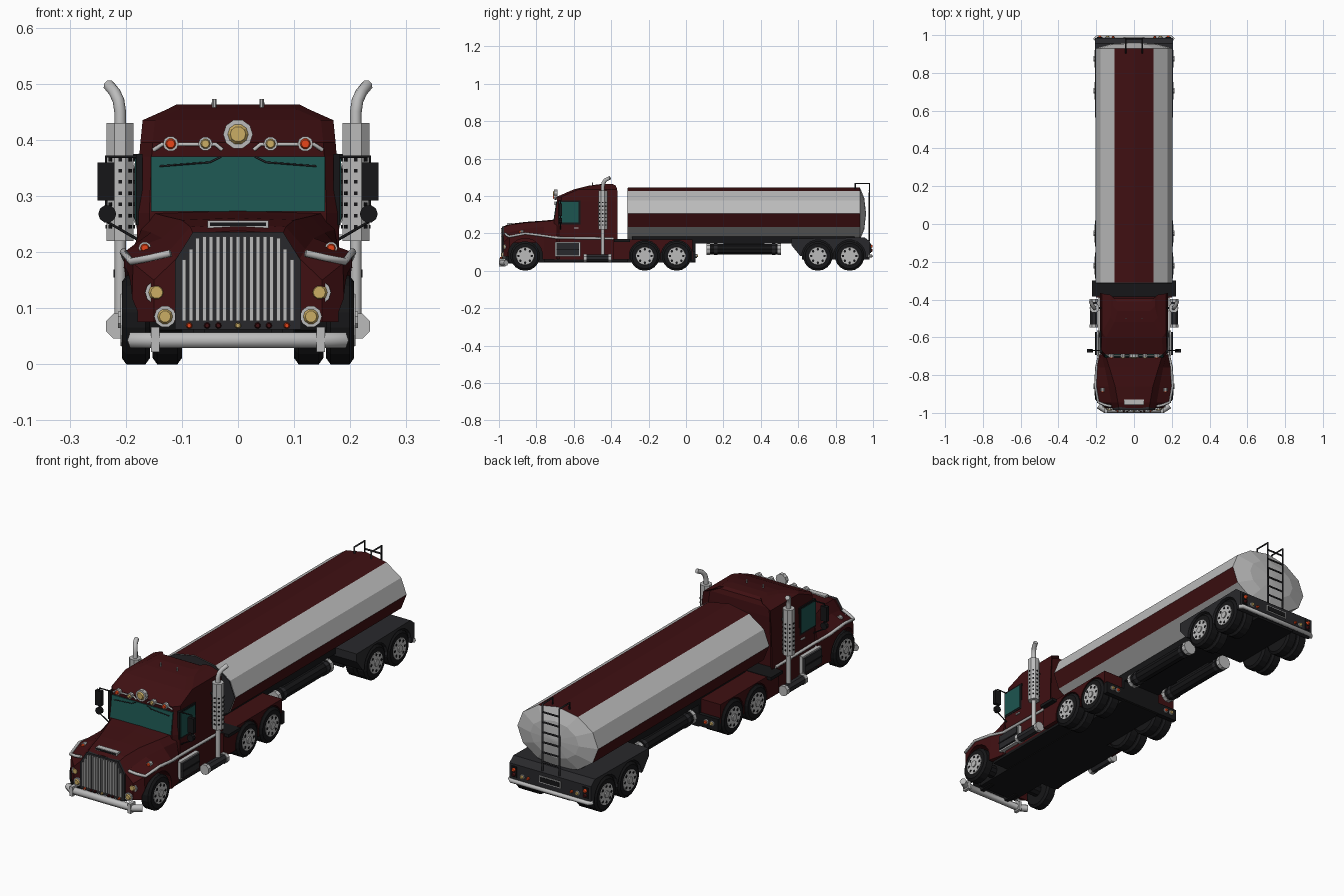
import bpy, bmesh
from math import sin, cos, pi, radians
from mathutils import Vector, Matrix

if "Cube" in bpy.data.objects:
    bpy.data.objects.remove(bpy.data.objects["Cube"])


def mat(name, r, g, b):
    m = bpy.data.materials.new(name)
    m.diffuse_color = (r, g, b, 1)
    m.use_nodes = True
    m.node_tree.nodes["Principled BSDF"].inputs["Base Color"].default_value = m.diffuse_color
    return m


RED = mat("dark_red", .05, .005, .006)
CHROME = mat("light_grey", .5, .5, .5)
BLACK = mat("black", .008, .008, .009)
DARK = mat("dark_grey", .022, .022, .025)
GLASS = mat("teal_glass", .012, .09, .08)
CREAM = mat("cream_lamp", .6, .42, .13)
ORANGE = mat("orange_lamp", .8, .06, .01)


def finish(bm, name, m):
    bmesh.ops.recalc_face_normals(bm, faces=bm.faces)
    me = bpy.data.meshes.new(name)
    bm.to_mesh(me)
    bm.free()
    me.materials.append(m)
    ob = bpy.data.objects.new(name, me)
    bpy.context.collection.objects.link(ob)
    return ob


def loft(name, rings, m):
    bm = bmesh.new()
    vs = [[bm.verts.new(p) for p in r] for r in rings]
    n = len(rings[0])
    for a, b in zip(vs, vs[1:]):
        for k in range(n):
            bm.faces.new((a[k], a[(k + 1) % n], b[(k + 1) % n], b[k]))
    bm.faces.new(vs[0])
    bm.faces.new(vs[-1])
    return finish(bm, name, m)


def box(name, x, y, z, m):
    ring = lambda h: [(x[0], y[0], h), (x[1], y[0], h), (x[1], y[1], h), (x[0], y[1], h)]
    return loft(name, [ring(z[0]), ring(z[1])], m)


def cyl(name, p0, p1, r, m, n=10, r2=None):
    p0, p1 = Vector(p0), Vector(p1)
    d = p1 - p0
    bm = bmesh.new()
    M = Matrix.Translation((p0 + p1) / 2) @ d.to_track_quat('Z', 'Y').to_matrix().to_4x4() @ Matrix.Rotation(pi / n, 4, 'Z')
    bmesh.ops.create_cone(bm, cap_ends=True, segments=n, radius1=r, radius2=r if r2 is None else r2, depth=d.length, matrix=M)
    return finish(bm, name, m)


def tube(name, pts, r, m, res=1):
    cu = bpy.data.curves.new(name, 'CURVE')
    cu.dimensions = '3D'
    cu.bevel_depth, cu.bevel_resolution, cu.use_fill_caps = r, res, True
    sp = cu.splines.new('POLY')
    sp.points.add(len(pts) - 1)
    for p, q in zip(sp.points, pts):
        p.co = (*q, 1)
    cu.materials.append(m)
    ob = bpy.data.objects.new(name, cu)
    bpy.context.collection.objects.link(ob)
    return ob


def lamp(name, x, y, z, r, m, d=-1, rim=True):
    if rim:
        cyl(name + "_rim", (x, y - d * .012, z), (x, y + d * .006, z), r * 1.15, CHROME)
    cyl(name, (x, y, z), (x, y + d * .012, z), r, m, r2=r * .6)


def arches(ob, ys, r):
    for y in ys:
        for s in (-1, 1):
            c = cyl("cutter", (s * .09, y, .079), (s * .3, y, .079), r, BLACK, 20)
            c.hide_render = True
            md = ob.modifiers.new("arch", 'BOOLEAN')
            md.operation, md.object, md.solver = 'DIFFERENCE', c, 'EXACT'
            bpy.context.view_layer.objects.active = ob
            bpy.ops.object.modifier_apply(modifier=md.name)
            bpy.data.objects.remove(c)


def tyre(name, s, x0, x1, y):
    ring = lambda x, r: [(s * x, y + r * cos(-pi / 2 + k * pi / 9), .079 + r * sin(-pi / 2 + k * pi / 9)) for k in range(18)]
    loft(name, [ring(x0, .068), ring(x0 + .008, .079), ring(x1 - .008, .079), ring(x1, .068)], BLACK)


# wheels: single front pair, dual rear and trailer pairs
for s in (-1, 1):
    for y in (-.86, -.22, -.05, .705, .875):
        tyre("tyre", s, .157, .207, y)
        if y > -.8:
            tyre("inner_tyre", s, .1, .152, y)
        cyl("rim", (s * .2, y, .079), (s * .209, y, .079), .052, CHROME, 16, .047)
        cyl("hub", (s * .2, y, .079), (s * .214, y, .079), .016, CHROME, 8)
        for k in range(8):
            a = k * pi / 4
            p = (y + .036 * cos(a), .079 + .036 * sin(a))
            cyl("rim_hole", (s * .2, *p), (s * .2098, *p), .007, BLACK, 6)
    cyl("front_axle_stub", (s * .05, -.86, .079), (s * .16, -.86, .079), .03, BLACK)

# hood and fenders, lofted front to back
secs = [(-.975, .238, (.08, .233), (.11, .188), (.15, .15), (.15, .075)),
        (-.945, .25, (.085, .245), (.12, .205), (.187, .18), (.19, .075)),
        (-.86, .261, (.1, .257), (.135, .225), (.203, .2), (.206, .07)),
        (-.76, .268, (.13, .264), (.155, .235), (.198, .185), (.2, .06)),
        (-.69, .275, (.152, .27), (.172, .24), (.183, .18), (.185, .06))]
rings = []
for y, top, *pts in secs:
    ring = [(0, y, top)] + [(x, y, z) for x, z in pts] + [(0, y, pts[-1][1])]
    rings.append(ring + [(-x, y, z) for x, y, z in ring[-2:0:-1]])
arches(loft("hood", rings, RED), [-.86], .094)

# cab with sloping roof
rings = []
for z, yf, yb, w in ((.06, -.70, -.385, .18), (.27, -.705, -.385, .18), (.37, -.69, -.385, .176), (.395, -.692, -.385, .174),
                     (.435, -.60, -.388, .17), (.455, -.52, -.395, .125), (.463, -.46, -.41, .11)):
    half = [(w - .022, yf), (w, yf + .025), (w, yb + .02), (w - .02, yb)]
    rings.append([(x, y, z) for x, y in half] + [(-x, y, z) for x, y in half[::-1]])
loft("cab", rings, RED)
shield = [(-.155, -.708, .272), (.155, -.708, .272), (.155, -.694, .37), (-.155, -.694, .37)]
loft("windshield", [shield, [(x, y + .012, z) for x, y, z in shield]], GLASS)
for s in (-1, 1):
    box("window_frame", (s * .17, s * .1815), (-.683, -.565), (.248, .375), BLACK)
    box("side_window", (s * .17, s * .1835), (-.677, -.575), (.257, .367), GLASS)
    box("door_handle", (s * .175, s * .186), (-.6, -.575), (.225, .231), CHROME)
    tube("wiper", [(s * .03, -.70, .37), (s * .05, -.70, .36), (s * .14, -.70, .353)], .0018, DARK)
    tube("side_stripe", [(s * .12, -.966, .198), (s * .155, -.958, .19), (s * .19, -.943, .183), (s * .204, -.86, .2),
                         (s * .199, -.76, .187), (s * .183, -.69, .176), (s * .181, -.388, .172)], .007, CHROME)
    # roof lamps on a bar
    tube("lamp_bar", [(s * .028, -.697, .382), (s * .04, -.697, .392), (s * .135, -.697, .392), (s * .15, -.69, .382)], .004, CHROME)
    lamp("roof_lamp", s * .058, -.70, .393, .011, CREAM)
    lamp("roof_marker", s * .12, -.70, .393, .012, ORANGE)
    cyl("roof_aerial", (s * .042, -.5, .45), (s * .042, -.5, .473), .004, CHROME, 6)
    # nose lamps
    lamp("upper_headlamp", s * .145, -.965, .128, .018, CREAM)
    lamp("lower_headlamp", s * .13, -.975, .085, .017, CREAM)
    lamp("turn_signal", s * .166, -.88, .207, .01, ORANGE)
    # mirrors
    box("mirror", (s * .22, s * .25), (-.68, -.662), (.292, .36), BLACK)
    cyl("round_mirror", (s * .233, -.68, .268), (s * .233, -.664, .268), .016, BLACK)
    tube("mirror_arm", [(s * .175, -.67, .37), (s * .235, -.67, .37), (s * .235, -.67, .255), (s * .175, -.67, .22)], .003, BLACK)
    # exhaust stack with perforated shield
    X, Y = s * .21, -.445
    tube("exhaust_pipe", [(X, Y, .08), (X, Y, .45), (X + s * .003, Y + .004, .47), (X + s * .01, Y + .014, .485),
                          (X + s * .02, Y + .038, .497)], .0105, CHROME, 2)
    cyl("muffler", (X, Y, .22), (X, Y, .43), .026, CHROME, 8)
    for i in range(7):
        for k in range(8):
            a, z = k * pi / 4, .245 + i * .02
            cyl("shield_hole", (X, Y, z), (X + .0265 * cos(a), Y + .0265 * sin(a), z), .0045, BLACK, 4)
    tube("stack_bracket", [(s * .17, Y, .37), (X, Y, .37)], .006, BLACK)
    # side steps and fuel tank
    box("step_box_frame", (s * .16, s * .197), (-.70, -.565), (.075, .155), CHROME)
    box("step_box", (s * .16, s * .205), (-.693, -.572), (.082, .148), DARK)
    box("step_tread", (s * .16, s * .207), (-.693, -.572), (.11, .117), BLACK)
    cyl("fuel_tank", (s * .213, -.545, .068), (s * .213, -.40, .068), .021, DARK, 8)
    for y in (-.545, -.41):
        cyl("fuel_tank_band", (s * .213, y - .004, .068), (s * .213, y + .012, .068), .024, CHROME, 8)
lamp("centre_roof_lamp", 0, -.70, .41, .023, CREAM)
box("hood_vent_frame", (-.054, .054), (-.955, -.93), (.243, .256), CHROME)
box("hood_vent", (-.05, .05), (-.957, -.94), (.246, .253), BLACK)

# grille
arch = [(.112, .062), (.112, .185), (.08, .236)]
arch = arch + [(-x, z) for x, z in arch[::-1]]
loft("grille_frame", [[(x, y, z) for x, z in arch] for y in (-.984, -.965)], DARK)
for k in range(-8, 9):
    x = k * .012
    box("grille_bar", (x - .0035, x + .0035), (-.99, -.975), (.077, .228 - max(0, abs(x) - .07) * 1.6), CHROME)
for x in (-.087, -.055, -.035, 0, .035, .055, .087):
    lamp("grille_lamp", x, -.982, .069, .006, CREAM if x == 0 else ORANGE if abs(x) > .08 else RED, rim=False)

# front bumper
tube("front_bumper", [(-.188, -.962, .043), (-.155, -.984, .043), (.155, -.984, .043), (.188, -.962, .043)], .016, CHROME)
for s in (-1, 1):
    box("bumper_guard", (s * .14, s * .155), (-1, -.965), (.022, .066), CHROME)
    box("bumper_mount", (s * .06, s * .08), (-.975, -.9), (.04, .08), BLACK)

# tractor chassis and rear fenders
box("chassis", (-.1, .1), (-.95, .05), (.045, .15), BLACK)
box("floor_plate", (-.18, .18), (-.76, -.31), (.048, .062), BLACK)
arches(box("rear_fenders", (-.2, .2), (-.39, .035), (.06, .167), RED), [-.22, -.05], .084)
box("rear_deck", (-.222, .222), (-.385, -.3), (.155, .169), BLACK)
box("tractor_tail", (-.2, .2), (.03, .052), (.05, .105), BLACK)
for s in (-1, 1):
    lamp("tractor_tail_lamp", s * .17, .052, .08, .01, CREAM, 1)
    lamp("tractor_stop_lamp", s * .14, .052, .08, .01, ORANGE, 1)

# tank: 12-sided ellipse with red stripes and domed end
ell = lambda y, f: [(f * .205 * cos(k * pi / 6), y, .305 + f * .14 * sin(k * pi / 6)) for k in range(12)]
tank = loft("tank", [ell(-.31, 1), ell(.93, 1), ell(.953, .6), ell(.962, .04)], CHROME)
tank.data.materials.append(RED)
for k in (2, 3, 6, 11):
    tank.data.polygons[k].material_index = 1
loft("tank_front_cap", [ell(-.314, .99), ell(-.309, .99)], DARK)
box("trailer_frame", (-.1, .1), (-.29, .9), (.145, .185), BLACK)
for s in (-1, 1):
    cyl("under_tank", (s * .1, .115, .115), (s * .1, .505, .115), .03, BLACK, 10)
    for y in (.11, .15, .46, .49):
        cyl("under_tank_band", (s * .1, y, .115), (s * .1, y + .018, .115), .033, CHROME if y in (.11, .49) else DARK, 10)
    box("under_tank_bracket", (s * .08, s * .1), (.2, .42), (.11, .16), BLACK)

# trailer bogie housing
side = [(.565, .172), (.565, .135), (.61, .08), (.985, .07), (.985, .155), (.955, .178)]
arches(loft("bogie_housing", [[(x, y, z) for y, z in side] for x in (-.207, .207)], DARK), [.705, .875], .086)
box("bogie_underside", (-.1, .1), (.62, .98), (.06, .15), BLACK)
tube("rear_bumper", [(-.21, .975, .078), (-.195, .99, .078), (.195, .99, .078), (.21, .975, .078)], .0095, CHROME)
box("plate_frame", (-.055, .055), (.98, .989), (.108, .138), CHROME)
box("plate", (-.05, .05), (.98, .991), (.112, .134), BLACK)
for s in (-1, 1):
    box("tail_lamp_housing", (s * .168, s * .195), (.98, .989), (.096, .146), BLACK)
    lamp("tail_lamp", s * .181, .986, .131, .01, ORANGE, 1, False)
    lamp("stop_lamp", s * .181, .986, .109, .01, RED, 1, False)
    lamp("reverse_lamp", s * .14, .984, .108, .01, CREAM, 1)
    lamp("rear_marker", s * .11, .984, .108, .007, ORANGE, 1, False)

# rear ladder
for s in (-1, 1):
    tube("ladder_rail", [(s * .043, .905, .42), (s * .043, .905, .466), (s * .043, .98, .466), (s * .043, .98, .16)], .0045, DARK)
for k in range(6):
    z = .2 + k * .046
    tube("ladder_rung", [(-.043, .98, z), (.043, .98, z)], .004, DARK)
